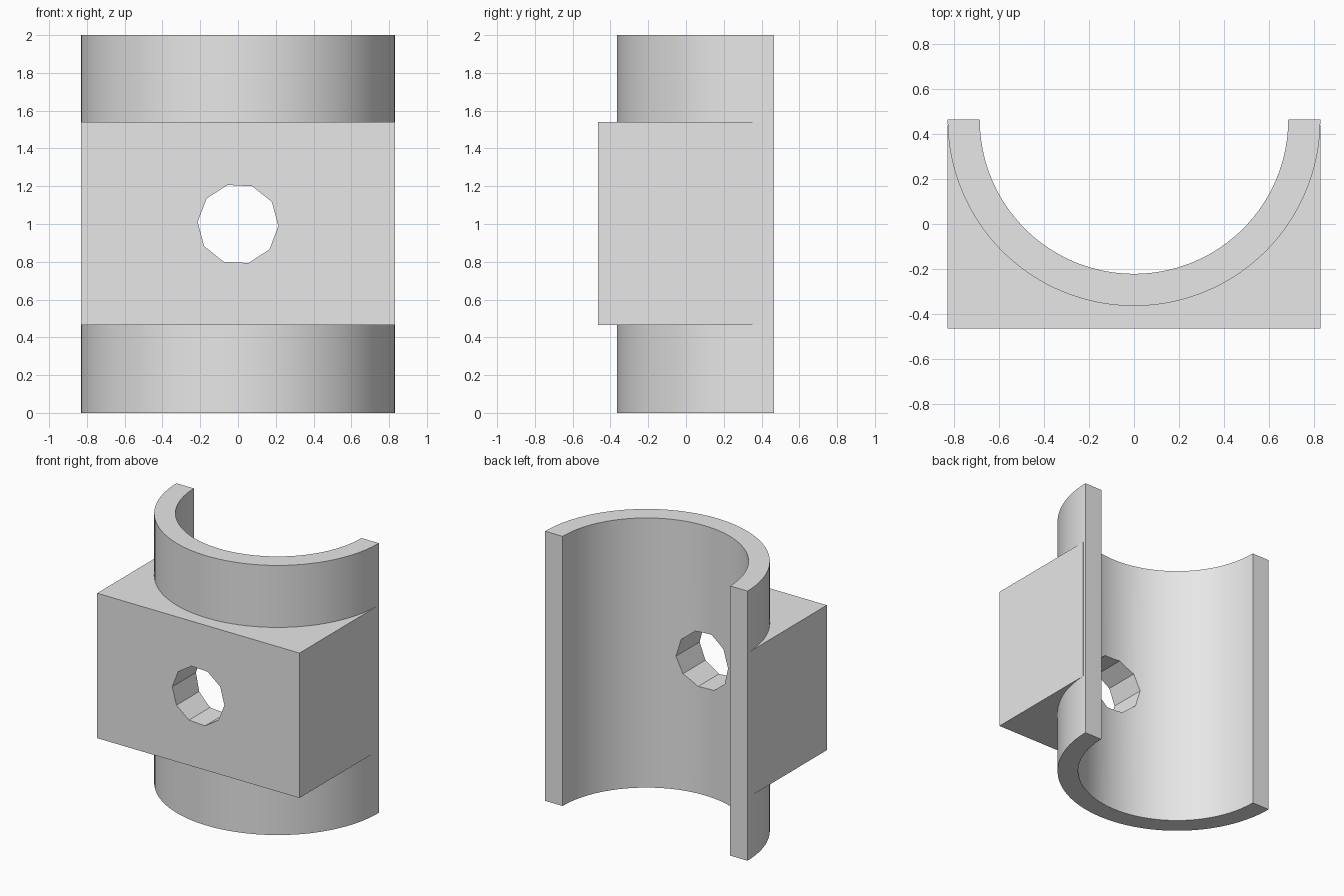
import bpy, bmesh
from math import sin, cos, pi, radians
from mathutils import Vector

if "Cube" in bpy.data.objects:
    bpy.data.objects.remove(bpy.data.objects["Cube"])

HALF_WIDTH, BACK, FRONT = 0.83, 0.465, -0.465
BORE, HEIGHT = 0.687, 2.0

grey = bpy.data.materials.new("light grey")
grey.use_nodes = True
colour = (0.8, 0.8, 0.8, 1)
grey.diffuse_color = colour
grey.node_tree.nodes["Principled BSDF"].inputs["Base Color"].default_value = colour


def arc(radius, steps=64):
    """Half circle bulging to the front, from +x round to -x."""
    return [(radius * cos(pi * i / steps), BACK - radius * sin(pi * i / steps))
            for i in range(steps + 1)]


def prism(name, points, depth):
    """Extrude a closed outline along the depth vector."""
    bm = bmesh.new()
    face = bm.faces.new([bm.verts.new(p) for p in points])
    result = bmesh.ops.extrude_face_region(bm, geom=[face])
    verts = [v for v in result["geom"] if isinstance(v, bmesh.types.BMVert)]
    bmesh.ops.translate(bm, verts=verts, vec=Vector(depth))
    bmesh.ops.recalc_face_normals(bm, faces=bm.faces[:])
    mesh = bpy.data.meshes.new(name)
    bm.to_mesh(mesh)
    bm.free()
    mesh.materials.append(grey)
    obj = bpy.data.objects.new(name, mesh)
    bpy.context.collection.objects.link(obj)
    return obj


def combine(target, tool, operation):
    mod = target.modifiers.new(operation.lower(), 'BOOLEAN')
    mod.operation, mod.solver, mod.object = operation, 'EXACT', tool
    bpy.context.view_layer.objects.active = target
    bpy.ops.object.modifier_apply(modifier=mod.name)
    bpy.data.objects.remove(tool)


# Half-round sleeve
outline = arc(HALF_WIDTH) + arc(BORE)[::-1]
sleeve = prism("half_sleeve_bracket", [(x, y, 0) for x, y in outline], (0, 0, HEIGHT))

# Front block, its back following the middle of the sleeve wall
z0, z1, side_end = 0.465, 1.54, 0.44
inner = [p for p in arc((HALF_WIDTH + BORE) / 2) if p[1] < side_end - 0.01]
edge = [(-HALF_WIDTH, side_end), (-HALF_WIDTH, FRONT),
        (HALF_WIDTH, FRONT), (HALF_WIDTH, side_end)]
tips = [(inner[0][0], side_end), (inner[-1][0], side_end)]
outline = edge + [tips[0]] + inner + [tips[1]]
block = prism("front_block", [(x, y, z0) for x, y in outline], (0, 0, z1 - z0))
combine(sleeve, block, 'UNION')

# Ten-sided hole through block and sleeve
turns = [radians(36 * i - 3) for i in range(10)]
hole = prism("hole_cutter", [(0.214 * cos(a), -1, 1 + 0.214 * sin(a)) for a in turns],
             (0, 1.3, 0))
hole.hide_render = True
combine(sleeve, hole, 'DIFFERENCE')

# Smooth curved walls, crisp edges
bpy.ops.object.select_all(action='DESELECT')
sleeve.select_set(True)
bpy.context.view_layer.objects.active = sleeve
bpy.ops.object.shade_smooth_by_angle(angle=radians(20))
